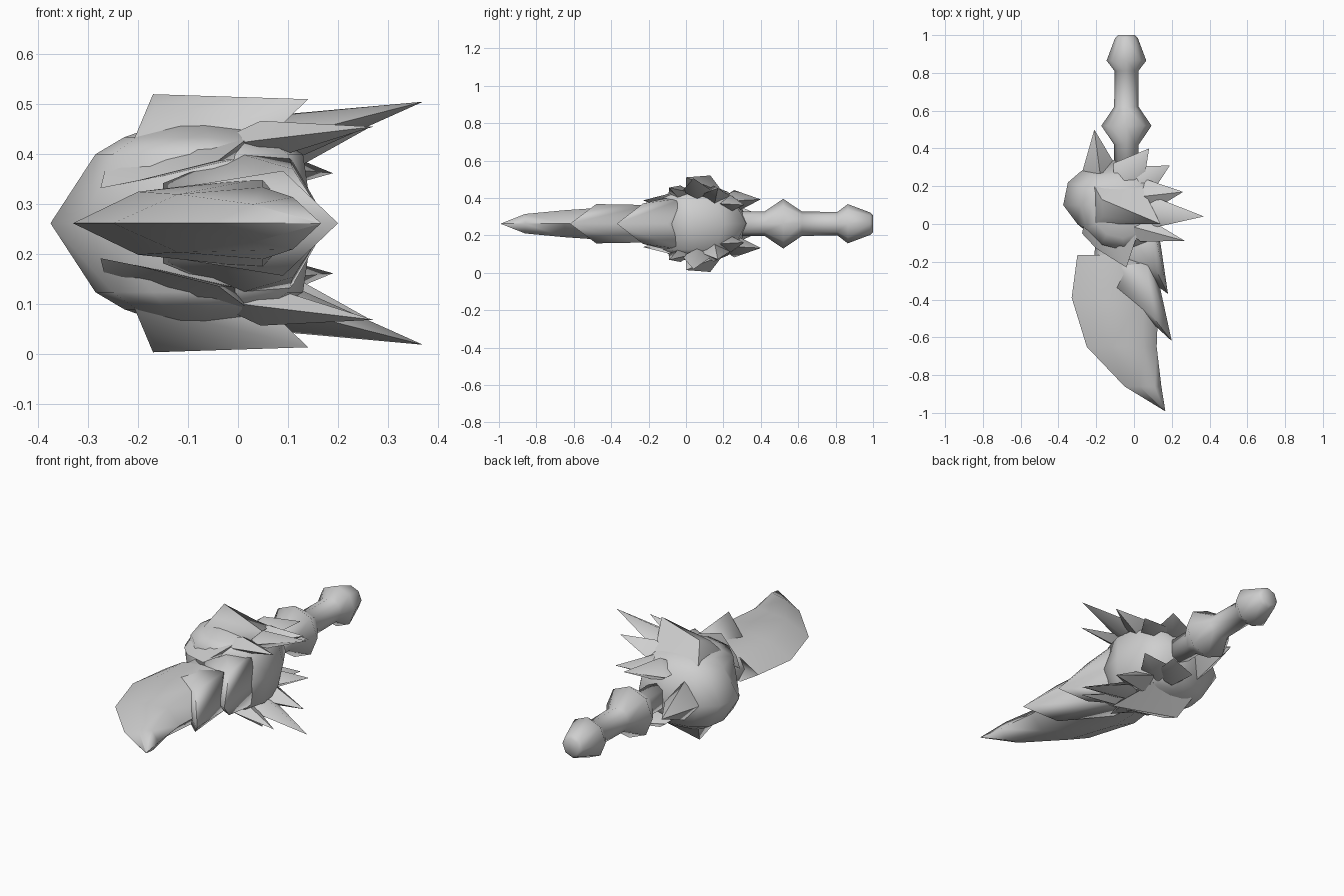
import bpy, bmesh, math
from mathutils import Vector

if "Cube" in bpy.data.objects:
    bpy.data.objects.remove(bpy.data.objects["Cube"])

MID = 0.262  # height of the mirror plane

metal = bpy.data.materials.new("pale_grey")
metal.diffuse_color = (0.62, 0.62, 0.62, 1)
metal.use_nodes = True
metal.node_tree.nodes["Principled BSDF"].inputs["Base Color"].default_value = metal.diffuse_color


def finish(name, bm, angle=75):
    bmesh.ops.remove_doubles(bm, verts=bm.verts, dist=0.0005)
    bmesh.ops.recalc_face_normals(bm, faces=bm.faces)
    mesh = bpy.data.meshes.new(name)
    bm.to_mesh(mesh)
    bm.free()
    obj = bpy.data.objects.new(name, mesh)
    bpy.context.collection.objects.link(obj)
    mesh.materials.append(metal)
    bpy.ops.object.select_all(action='DESELECT')
    obj.select_set(True)
    bpy.context.view_layer.objects.active = obj
    bpy.ops.object.shade_smooth_by_angle(angle=math.radians(angle))
    return obj


def loft(name, rings, angle=75):
    """Skin closed rings of equal point count and cap both ends."""
    bm = bmesh.new()
    vs = [[bm.verts.new(p) for p in r] for r in rings]
    n = len(rings[0])
    for a, b in zip(vs, vs[1:]):
        for i in range(n):
            j = (i + 1) % n
            bm.faces.new((a[i], a[j], b[j], b[i]))
    bm.faces.new(vs[0])
    bm.faces.new(vs[-1])
    return finish(name, bm, angle)


def hull(name, points, angle=75):
    bm = bmesh.new()
    for p in points:
        bm.verts.new(p)
    res = bmesh.ops.convex_hull(bm, input=bm.verts)
    junk = [v for v in set(res["geom_interior"] + res["geom_unused"])
            if isinstance(v, bmesh.types.BMVert)]
    bmesh.ops.delete(bm, geom=junk, context='VERTS')
    return finish(name, bm, angle)


def both(points):
    """Points given as x, y, half height, on both sides of the mirror plane."""
    return [(x, y, MID + s * h) for x, y, h in points for s in (1, -1)]


def spike(name, tip, base, width, thick):
    """Four-sided thorn with a diamond base and a buried root."""
    tip, base = Vector(tip), Vector(base)
    d = (tip - base).normalized()
    side = d.cross(Vector((0, 0, 1))).normalized()
    up = side.cross(d)
    hull(name, [tip, base + side * width / 2, base - side * width / 2,
                base + up * thick / 2, base - up * thick / 2, base - d * 0.13], 60)


# handle: turned grip with a knob and a pommel
profile = [(0.28, 0.065), (0.42, 0.065), (0.52, 0.133), (0.62, 0.065),
           (0.81, 0.063), (0.865, 0.105), (0.985, 0.06), (1.0, 0.045)]
loft("handle", [[(-0.04 + r * math.cos(k * math.pi / 4), y, MID + r * math.sin(k * math.pi / 4))
                 for k in range(8)] for y, r in profile], 100)

# blade: left edge, left ridge, right ridge and right edge at each station
stations = [(-0.99, 0.163, 0.164, 0.001, 0.165, 0.001, 0.166),
            (-0.86, -0.05, 0.03, 0.038, 0.11, 0.052, 0.145),
            (-0.65, -0.25, -0.12, 0.058, 0.05, 0.072, 0.12),
            (-0.39, -0.33, -0.2, 0.063, 0.05, 0.09, 0.13),
            (-0.165, -0.30, -0.2, 0.06, 0.06, 0.095, 0.14),
            (-0.18, -0.21, -0.18, 0.06, 0.06, 0.095, 0.14),
            (0.0, -0.2, -0.15, 0.07, 0.05, 0.1, 0.12)]
loft("blade", [[(xl, y, MID), (xa, y, MID + ha), (xb, y, MID + hb), (xr, y, MID),
                (xb, y, MID - hb), (xa, y, MID - ha)]
               for y, xl, xa, ha, xb, hb, xr in stations])

# overlapping toothed collars along the back of the blade
hull("outer_collar", both([(0.20, -0.62, 0), (0.09, -0.48, 0.105), (0.07, -0.2, 0.1),
                           (0.135, -0.48, 0), (0.13, -0.3, 0), (-0.2, -0.25, 0.058)]))
hull("inner_collar", both([(0.18, -0.37, 0), (0.11, -0.23, 0.108), (0.0, -0.1, 0.14),
                           (0.14, -0.1, 0), (0.1, 0.0, 0.14), (-0.15, -0.13, 0.08)]))

# guard body: rounded shell, outline shrinking toward top and bottom
waist = [(-0.375, 0.1), (-0.35, 0.22), (-0.28, 0.28), (-0.1, 0.34), (0.05, 0.32), (0.12, 0.2),
         (0.15, 0.05), (0.13, -0.08), (-0.05, -0.1), (-0.2, -0.07), (-0.3, 0.0)]
shoulder = [(-0.285, 0.1), (-0.27, 0.2), (-0.2, 0.25), (-0.08, 0.27), (0.06, 0.25), (0.11, 0.16),
            (0.13, 0.03), (0.1, -0.08), (-0.05, -0.14), (-0.17, -0.11), (-0.25, -0.03)]


def shrink(k):
    return [(-0.08 + (x + 0.08) * k, 0.09 + (y - 0.09) * k) for x, y in shoulder]


half = [(waist, 0), (shoulder, 0.138), (shrink(0.72), 0.172), (shrink(0.4), 0.195)]
levels = [(r, -h) for r, h in reversed(half)] + half[1:]
loft("guard_body", [[(x, y, MID + h) for x, y in ring] for ring, h in levels])

# thorns, crown plates and front flaps, mirrored above and below
thorns = [  # tip, base, width, thickness
    ((0.37, 0.04, 0.243), (0.11, 0.06, 0.175), 0.16, 0.09),
    ((0.27, -0.09, 0.193), (0.05, -0.03, 0.165), 0.13, 0.08),
    ((0.26, 0.17, 0.19), (0.08, 0.15, 0.15), 0.17, 0.11),
    ((0.19, 0.31, 0.10), (0.03, 0.22, 0.11), 0.19, 0.11),
    ((0.08, 0.40, 0.13), (-0.03, 0.26, 0.12), 0.20, 0.12)]
for s, label in ((1, "upper"), (-1, "lower")):
    for i, (t, b, w, k) in enumerate(thorns):
        spike(f"{label}_thorn_{i + 1}", (t[0], t[1], MID + s * t[2]),
              (b[0], b[1], MID + s * b[2]), w, k)
    hull(f"{label}_crown", [(x, y, MID + s * h) for x, y, h in
         [(-0.17, 0.13, 0.258), (-0.1, 0.1, 0.255), (0.14, 0.0, 0.248), (-0.165, 0.04, 0.222),
          (-0.21, 0.0, 0.163), (-0.21, 0.2, 0.163), (0.04, 0.2, 0.165), (0.06, 0.0, 0.17)]], 50)
    hull(f"{label}_front_flap", [(x, y, MID + s * h) for x, y, h in
         [(-0.04, -0.23, 0.125), (-0.275, -0.05, 0.07), (-0.2, -0.13, 0.085), (-0.26, 0.02, 0.13),
          (-0.12, 0.0, 0.17), (0.03, -0.02, 0.178), (0.03, 0.0, 0.13)]])

# rear thorn beside the handle
spike("rear_thorn", (-0.21, 0.5, MID), (-0.18, 0.27, MID), 0.2, 0.2)
